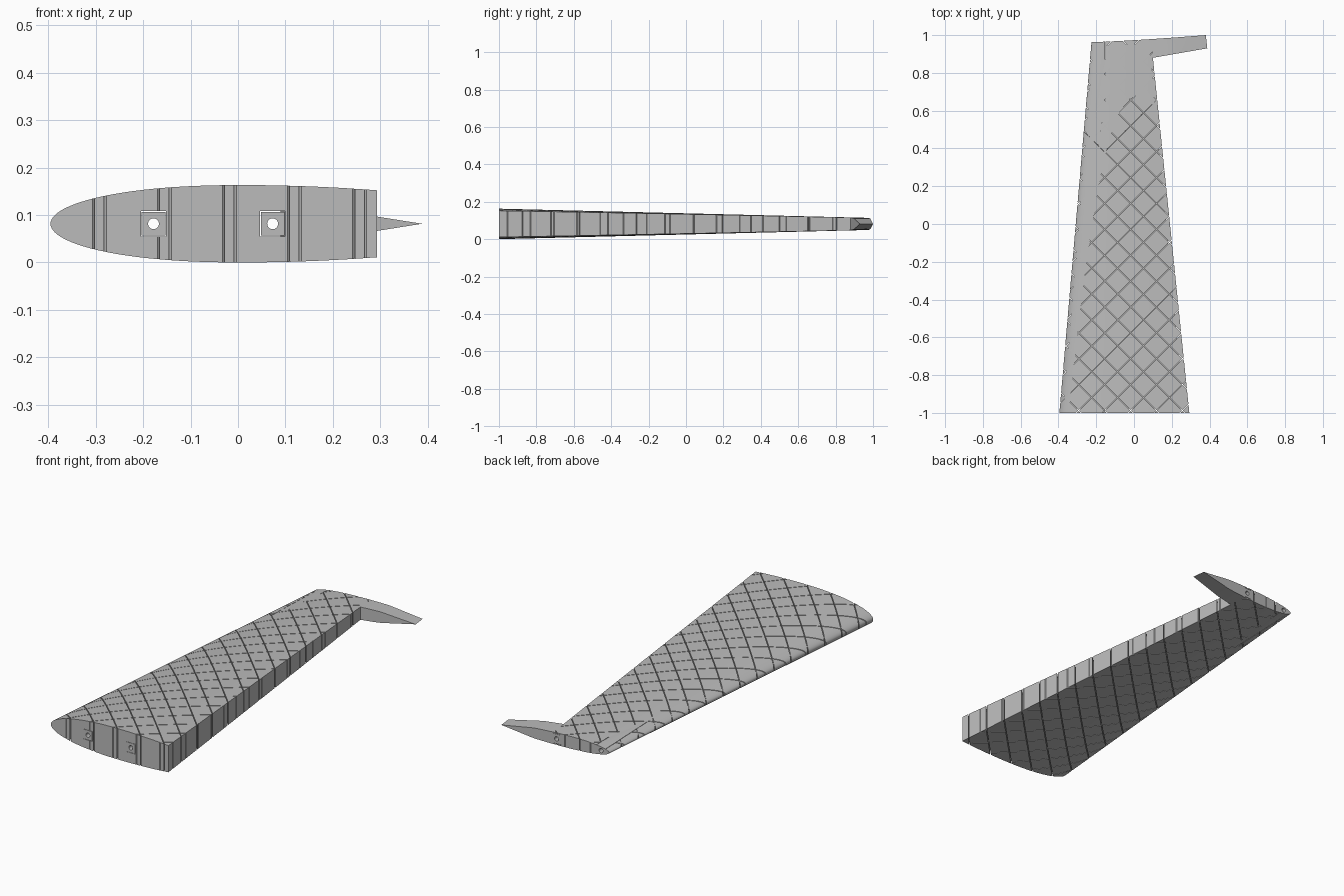
import bpy, bmesh, math

if "Cube" in bpy.data.objects:
    bpy.data.objects.remove(bpy.data.objects["Cube"], do_unlink=True)

MID = 0.0815          # height of the chord plane
SPARS = (-0.178, 0.073)

grey = bpy.data.materials.new("light grey plastic")
grey.use_nodes = True
colour = (0.5, 0.5, 0.5, 1)
grey.diffuse_color = colour
grey.node_tree.nodes["Principled BSDF"].inputs["Base Color"].default_value = colour


def lerp(a, b, f):
    return a + (b - a) * f


def tip_y(x):
    """Slightly swept tip edge."""
    return 0.963 + 0.037 * max(0, (x + 0.225) / 0.605) ** 1.3


def half_height(x, y):
    """Half thickness of the symmetric, tapered aerofoil."""
    lead = -0.395 + 0.17 * (y + 1) / 1.963
    trail = 0.388 - 0.115 * (y - 0.93)
    t = (x - lead) / (trail - lead)
    if t < 1e-4 or t > 0.9995:
        return 0
    if t < 0.4:
        shape = math.sqrt(1 - ((0.4 - t) / 0.4) ** 2.2)
    else:
        s = (t - 0.4) / 0.6
        shape = 1 - 0.6 * s * s if s < 0.5 else 1.7 * (1 - s)
    return shape * lerp(0.0815, 0.0325, (y + 1) / 1.97)


def finish(name, bm):
    bmesh.ops.remove_doubles(bm, verts=bm.verts, dist=1e-5)
    bmesh.ops.recalc_face_normals(bm, faces=bm.faces)
    mesh = bpy.data.meshes.new(name)
    bm.to_mesh(mesh)
    bm.free()
    mesh.materials.append(grey)
    obj = bpy.data.objects.new(name, mesh)
    bpy.context.collection.objects.link(obj)
    return obj


def loft(name, columns, rows, v0=0, v1=1, scale=1):
    """Closed solid over plan columns, each a (front point, back point) pair."""
    bm = bmesh.new()
    top, low = [], []
    for (xa, ya), (xb, yb) in columns:
        up, down = [], []
        for j in range(rows + 1):
            v = lerp(v0, v1, j / rows)
            x, y = lerp(xa, xb, v), lerp(ya, yb, v)
            h = half_height(x, y) * scale
            up.append(bm.verts.new((x, y, MID + h)))
            down.append(bm.verts.new((x, y, MID - h)))
        top.append(up)
        low.append(down)
    n = len(columns) - 1
    for i in range(n):
        for j in range(rows):
            for g in (top, low):
                bm.faces.new((g[i][j], g[i + 1][j], g[i + 1][j + 1], g[i][j + 1]))
        for j in (0, rows):
            bm.faces.new((top[i][j], top[i + 1][j], low[i + 1][j], low[i][j]))
    for i in (0, n):
        for j in range(rows):
            bm.faces.new((top[i][j], top[i][j + 1], low[i][j + 1], low[i][j]))
    return finish(name, bm)


def prisms(name, plans, z0, z1):
    """Upright prisms from plan outlines, in one object."""
    bm = bmesh.new()
    for plan in plans:
        face = bm.faces.new([bm.verts.new((x, y, z0)) for x, y in plan])
        made = bmesh.ops.extrude_face_region(bm, geom=[face])["geom"]
        verts = [g for g in made if isinstance(g, bmesh.types.BMVert)]
        bmesh.ops.translate(bm, verts=verts, vec=(0, 0, z1 - z0))
    return finish(name, bm)


def square_bars(name, half):
    plans = [[(x - half, -1.1), (x + half, -1.1), (x + half, 1.1), (x - half, 1.1)]
             for x in SPARS]
    return prisms(name, plans, MID - half, MID + half)


def cut(obj, *cutters, mode="DIFFERENCE"):
    bpy.context.view_layer.objects.active = obj
    for c in cutters:
        mod = obj.modifiers.new("cut", "BOOLEAN")
        mod.operation, mod.solver, mod.object = mode, "EXACT", c
        bpy.ops.object.modifier_apply(modifier=mod.name)


def panel_columns(u0=0, u1=1, n=36):
    cols = []
    for i in range(n + 1):
        u = lerp(u0, u1, (i / n) ** 2)
        xb = lerp(-0.225, 0.09, u)
        cols.append(((lerp(-0.395, 0.293, u), -1), (xb, tip_y(xb))))
    return cols


def tail_columns(n=12):
    cols = []
    for i in range(n + 1):
        f = i / n
        xb = lerp(0.09, 0.38, f)
        cols.append(((lerp(0.1, 0.388, f), lerp(0.88, 0.93, f)), (xb, tip_y(xb))))
    return cols


def slits(name, slope):
    """Parallel diagonal cutting slabs."""
    plans, w = [], 0.0025
    for k in range(-16, 22):
        xk = -0.292 + 0.137 * k
        ya, yb = [-0.9875 + slope * (x - xk) for x in (-0.42, 0.3)]
        plans.append([(-0.42, ya - w), (0.3, yb - w), (0.3, yb + w), (-0.42, ya + w)])
    return prisms(name, plans, -0.1, 0.3)


# Wing solids
wing_panel = loft("wing_panel", panel_columns(), 10)
wing_core = loft("wing_core", panel_columns(0.03, 0.96), 10, 0.012, 0.99, 0.8)
tip_tail = loft("tip_tail", tail_columns(), 3)
envelope = loft("sleeve_envelope", panel_columns(), 10)

# Cutters
rising, falling = slits("rising_slits", 1), slits("falling_slits", -1)
pockets = square_bars("sleeve_pockets", 0.0265)
bores = []
for spar_x in SPARS:
    bpy.ops.mesh.primitive_cylinder_add(vertices=24, radius=0.0115, depth=2.4,
                                        location=(spar_x, 0, MID),
                                        rotation=(math.pi / 2, 0, 0))
    bores.append(bpy.context.object)

# Lattice of slits and the pockets that hold the spar sleeves
cut(wing_panel, pockets, rising, falling)
cut(wing_core, pockets)

# Square spar sleeves with round bores, trimmed to the wing outline
spar_sleeves = square_bars("spar_sleeves", 0.025)
cut(spar_sleeves, envelope, mode="INTERSECT")
cut(spar_sleeves, *bores)

for helper in (envelope, rising, falling, pockets, *bores):
    bpy.data.objects.remove(helper, do_unlink=True)

# Smooth the skin, keep cut edges sharp
for obj in (wing_panel, wing_core, tip_tail, spar_sleeves):
    bpy.ops.object.select_all(action="DESELECT")
    obj.select_set(True)
    bpy.context.view_layer.objects.active = obj
    bpy.ops.object.shade_smooth_by_angle(angle=math.radians(30))
